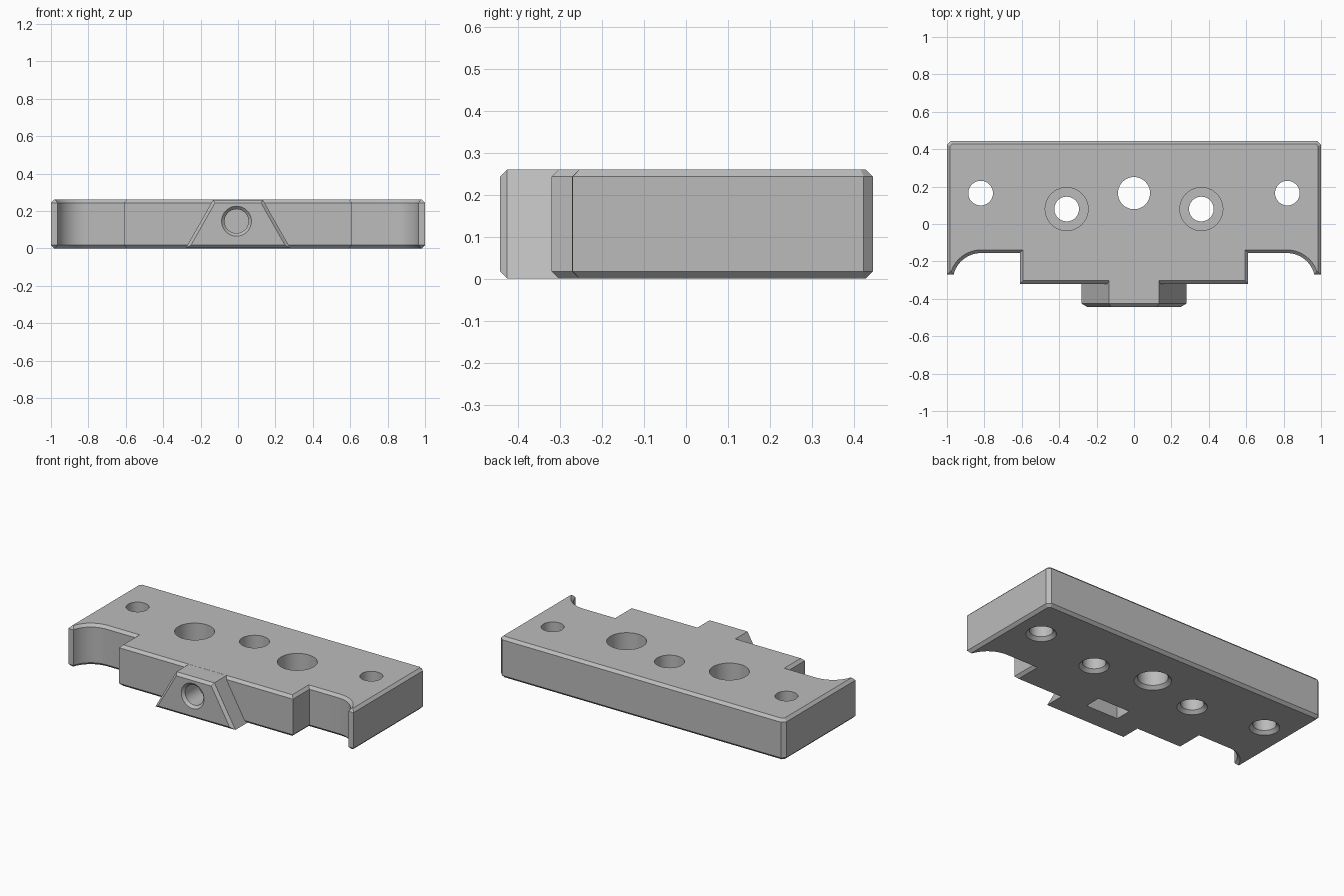
import bpy
import bmesh
import math
from mathutils import Vector

cube = bpy.data.objects.get("Cube")
if cube:
    bpy.data.objects.remove(cube, do_unlink=True)

HEIGHT = 0.26
CHAMFER = 0.017

grey = bpy.data.materials.new("machined grey")
grey.use_nodes = True
colour = (0.5, 0.5, 0.5, 1)
grey.diffuse_color = colour
grey.node_tree.nodes["Principled BSDF"].inputs["Base Color"].default_value = colour


def loft(name, rings):
    """Closed solid skinned through rings of equal point count."""
    bm = bmesh.new()
    loops = [[bm.verts.new(p) for p in ring] for ring in rings]
    n = len(loops[0])
    for a, b in zip(loops, loops[1:]):
        for i in range(n):
            j = (i + 1) % n
            bm.faces.new((a[i], a[j], b[j], b[i]))
    bm.faces.new(loops[0])
    bm.faces.new(loops[-1])
    bmesh.ops.recalc_face_normals(bm, faces=bm.faces)
    mesh = bpy.data.meshes.new(name)
    bm.to_mesh(mesh)
    bm.free()
    mesh.materials.append(grey)
    obj = bpy.data.objects.new(name, mesh)
    bpy.context.collection.objects.link(obj)
    return obj


def inset(points, d):
    """Mitred inward offset of a counter-clockwise outline."""
    result = []
    for i, p in enumerate(points):
        e1 = (p - points[i - 1]).normalized()
        e2 = (points[(i + 1) % len(points)] - p).normalized()
        n1, n2 = Vector((-e1.y, e1.x)), Vector((-e2.y, e2.x))
        result.append(p + (n1 + n2) * d / (1 + n1.dot(n2)))
    return result


def circle(r, segments=48):
    steps = [math.tau * i / segments for i in range(segments)]
    return [(r * math.cos(a), r * math.sin(a)) for a in steps]


def combine(target, tool, operation):
    """Apply a boolean and discard the tool."""
    mod = target.modifiers.new(tool.name, 'BOOLEAN')
    mod.operation = operation
    mod.solver = 'EXACT'
    mod.object = tool
    bpy.context.view_layer.objects.active = target
    bpy.ops.object.modifier_apply(modifier=mod.name)
    bpy.data.objects.remove(tool, do_unlink=True)


# Plate outline: right half from the front step to the back, then mirrored
half = [Vector((0.61, -0.32)), Vector((0.61, -0.155))]
for i in range(13):
    a = math.radians(90 - 78 * i / 12)
    half.append(Vector((0.815 + 0.153 * math.cos(a), -0.302 + 0.147 * math.sin(a))))
half += [Vector(p) for p in ((1, -0.27), (1, 0.423), (0.978, 0.445))]
outline = half + [Vector((-p.x, p.y)) for p in reversed(half)]
inner = inset(outline, CHAMFER)
plate = loft("mounting_plate", [
    [(p.x, p.y, z) for p in ring]
    for ring, z in ((inner, 0), (outline, CHAMFER),
                    (outline, HEIGHT - CHAMFER), (inner, HEIGHT))])

# Tapered front nose with chamfered front rim
gap = 0.0004
trapezoid = [Vector(p) for p in ((-0.28, gap), (0.28, gap),
                                 (0.133, HEIGHT - gap), (-0.133, HEIGHT - gap))]
rim = inset(trapezoid, CHAMFER)
nose = loft("front_nose", [
    [(p.x, y, p.y) for p in ring]
    for ring, y in ((trapezoid, -0.25), (trapezoid, -0.443 + CHAMFER), (rim, -0.443))])
combine(plate, nose, 'UNION')

# Vertical holes, chamfered underneath; two are counterbored from above
for x, y, r, bore in ((-0.82, 0.165, 0.066, 0), (0.82, 0.165, 0.066, 0),
                      (0, 0.165, 0.086, 0),
                      (-0.36, 0.08, 0.066, 0.115), (0.36, 0.08, 0.066, 0.115)):
    profile = [(r + 0.03, -0.01), (r, 0.02)]
    if bore:
        profile += [(r, 0.11), (bore, 0.11)]
    profile.append((bore or r, HEIGHT + 0.05))
    cutter = loft("hole_cutter", [
        [(x + u, y + v, z) for u, v in circle(rad)] for rad, z in profile])
    combine(plate, cutter, 'DIFFERENCE')

# Nut slot opening downwards behind the nose
slot = [(-0.12, -0.29), (0.105, -0.29), (0.105, -0.185), (-0.12, -0.185)]
cutter = loft("slot_cutter", [[(u, v, z) for u, v in slot] for z in (-0.05, 0.225)])
combine(plate, cutter, 'DIFFERENCE')

# Horizontal screw hole through the nose, countersunk at the front
cutter = loft("screw_cutter", [
    [(-0.008 + u, y, 0.145 + v) for u, v in circle(rad)]
    for rad, y in ((0.09, -0.453), (0.064, -0.427), (0.064, -0.08))])
combine(plate, cutter, 'DIFFERENCE')

# Smooth bores and arcs, crisp edges elsewhere
bpy.ops.object.select_all(action='DESELECT')
plate.select_set(True)
bpy.context.view_layer.objects.active = plate
bpy.ops.object.shade_smooth_by_angle(angle=math.radians(25))
